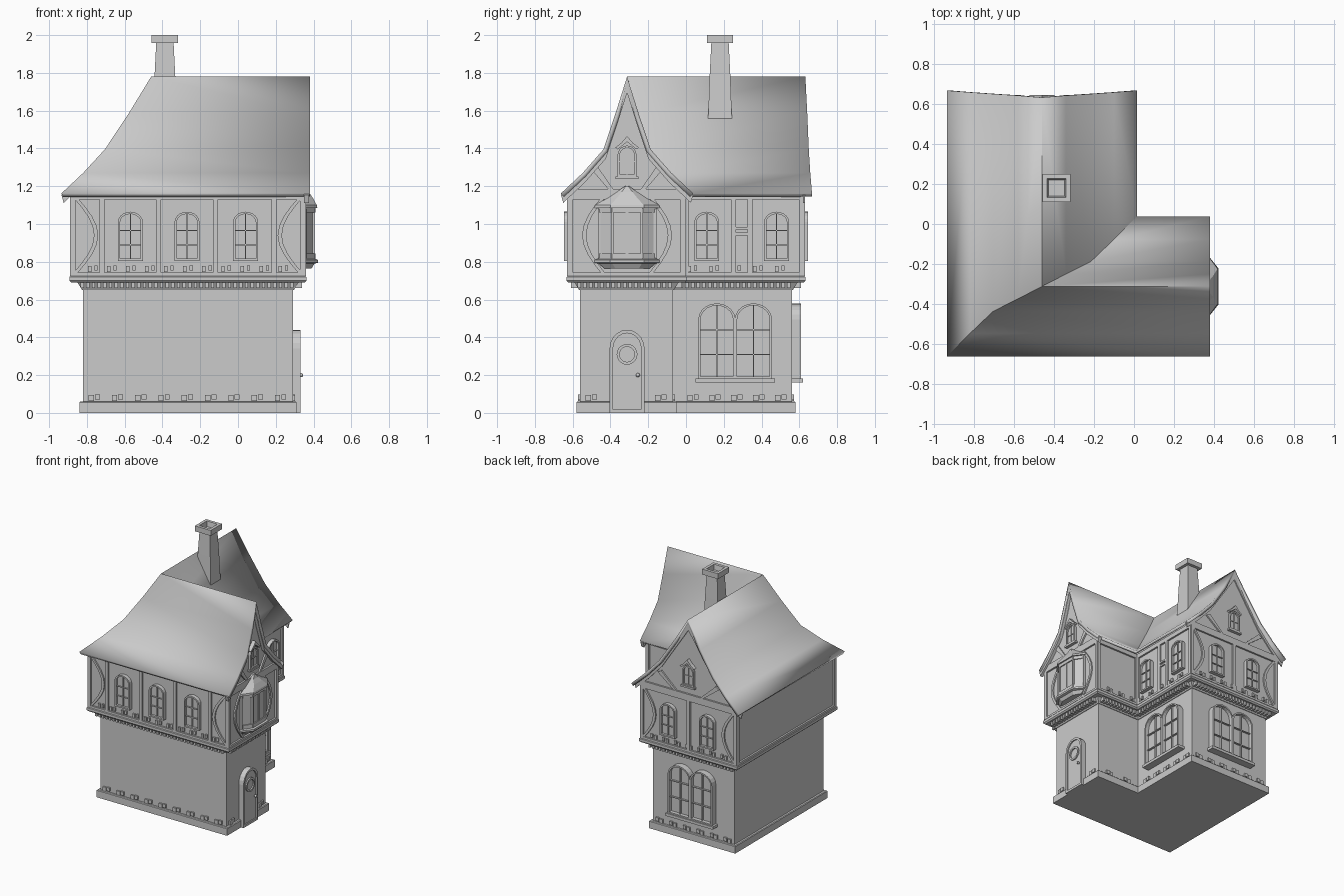
import bpy, bmesh
from math import sin, cos, pi

if "Cube" in bpy.data.objects:
    bpy.data.objects.remove(bpy.data.objects["Cube"])

def finish(name, bm, smooth=False):
    bmesh.ops.recalc_face_normals(bm, faces=bm.faces)
    me = bpy.data.meshes.new(name)
    bm.to_mesh(me)
    bm.free()
    ob = bpy.data.objects.new(name, me)
    bpy.context.collection.objects.link(ob)
    return ob

def loft(name, loops, caps=True, closed=False):
    bm = bmesh.new()
    vs = [[bm.verts.new(p) for p in l] for l in loops]
    n = len(vs[0])
    pairs = list(zip(vs, vs[1:])) + ([(vs[-1], vs[0])] if closed else [])
    for a, b in pairs:
        for i in range(n):
            bm.faces.new((a[i], a[(i + 1) % n], b[(i + 1) % n], b[i]))
    if caps and not closed:
        bm.faces.new(vs[0])
        bm.faces.new(vs[-1])
    return finish(name, bm)

# Wall planes: each maps (along, height, outward) to world space
def planes(o):
    return {'front': lambda u, v, n: (u, -.56 - o - n, v),
            'back': lambda u, v, n: (u, .56 + o + n, v),
            'left': lambda u, v, n: (-.82 - o - n, u, v),
            'wing': lambda u, v, n: (.29 + o + n, u, v),
            'main': lambda u, v, n: (-.10 + o + n, u, v),
            'inner': lambda u, v, n: (u, -.07 + o + n, v)}
G, U = planes(0), planes(.055)

def boxes(name, f, items):
    bm = bmesh.new()
    for u0, u1, v0, v1, n0, n1 in items:
        a, b = [[bm.verts.new(f(u, v, n)) for u, v in
                 ((u0, v0), (u1, v0), (u1, v1), (u0, v1))] for n in (n0, n1)]
        for q in (a, b, *[(a[i], a[i - 1], b[i - 1], b[i]) for i in range(4)]):
            bm.faces.new(q)
    return finish(name, bm)

def prism(name, f, pts, n0, n1):
    return loft(name, [[f(u, v, n) for u, v in pts] for n in (n0, n1)])

def ring(name, f, outer, inner, n0, n1):
    return loft(name, [[f(u, v, n) for u, v in p] for p, n in
                       ((outer, n0), (outer, n1), (inner, n1), (inner, n0))], closed=True)

def arch(c, v0, v1, w, rise, d=0):
    h = w / 2 - d
    return [(c - h, v0 + d), (c + h, v0 + d)] + [
        (c + h * cos(pi * i / 10), v1 - rise + (rise - d) * sin(pi * i / 10)) for i in range(11)]

def window(name, f, c, v0, v1, w, rise, n, bars, t=.012):
    ring(name + '_frame', f, arch(c, v0, v1, w, rise), arch(c, v0, v1, w, rise, t), 0, n)
    prism(name + '_glass', f, arch(c, v0, v1, w, rise, t), -.005, n * .4)
    boxes(name + '_bars', f, [(c - .003, c + .003, v0, v1 - .005, 0, n * .7)] +
          [(c - w / 2 + .006, c + w / 2 - .006, b - .003, b + .003, 0, n * .7) for b in bars])

def lshape(name, levels):
    return loft(name, [[(-.82 - o, -.56 - o, z), (.29 + o, -.56 - o, z), (.29 + o, -.07 + o, z),
                        (-.10 + o, -.07 + o, z), (-.10 + o, .56 + o, z), (-.82 - o, .56 + o, z)]
                       for z, o in levels])

# Main L-shaped masses
lshape('ground_floor', [(0, 0), (.67, 0)])
lshape('plinth', [(0, .02), (.055, .02), (.06, .015)])
lshape('jetty', [(.65, .005), (.69, .03)])
lshape('jetty_band', [(.69, .062), (.7, .072), (.72, .072), (.73, .06)])
lshape('upper_floor', [(.70, .055), (1.17, .055)])

# Roof: levels of (main wing offset, front wing offset, height, back overhang)
RX, RY, END = -.46, -.312, .38
prof = [(0, 0, 1.78, .632), (.12, .062, 1.583, .642), (.245, .125, 1.395, .650),
        (.36, .235, 1.27, .658), (.475, .35, 1.162, .667)]
bm = bmesh.new()
ridge = None
sides = []
for s in (-1, 1):
    rows = []
    for m, w, z, yb in prof:
        if m == 0 and ridge:
            rows.append(ridge)
            continue
        row = [bm.verts.new(p) for p in ((RX + s * m, yb, z), (RX + s * m, RY + s * w, z), (END, RY + s * w, z))]
        ridge = ridge or row
        rows.append(row)
    for a, b in zip(rows, rows[1:]):
        for i in range(2):
            bm.faces.new((a[i], a[i + 1], b[i + 1], b[i]))
bmesh.ops.recalc_face_normals(bm, faces=bm.faces)
if sum(f.normal.z for f in bm.faces) < 0:
    bmesh.ops.reverse_faces(bm, faces=bm.faces)
me = bpy.data.meshes.new('roof')
bm.to_mesh(me)
bm.free()
roof = bpy.data.objects.new('roof', me)
bpy.context.collection.objects.link(roof)
mod = roof.modifiers.new('thickness', 'SOLIDIFY')
mod.thickness, mod.offset = .024, -1
bpy.context.view_layer.objects.active = roof
roof.select_set(True)
bpy.ops.object.shade_smooth_by_angle()

# Gable walls, barge boards, struts and attic windows
for key, c, k in (('wing', RY, 1), ('back', RX, 0)):
    f = U[key]
    half = [(p[k], p[2]) for p in prof]
    lim = .30 if k else .425
    low = [(min(h, lim), z - .035) for h, z in half[:-1]] + [(lim, 1.17)]
    prism(key + '_gable', f, [(c - h, z) for h, z in low[::-1]] + [(c + h, z) for h, z in low[1:]], -.03, 0)
    for s in (-1, 1):
        prism(key + '_barge_board', f, [(c + s * h, z - .008) for h, z in half] +
              [(c + s * max(h - .012, 0), z - (.085 if h == 0 else .05)) for h, z in half[::-1]], .005, .03 if k else .014)
        a, b = (.07, .19) if k else (.10, .27)
        prism(key + '_strut', f, [(c + s * a, 1.18), (c + s * (a + .025), 1.18),
                                  (c + s * b, 1.29), (c + s * (b - .03), 1.31)], 0, .012)
    boxes(key + '_tie_beam', f, [(c - lim, c + lim, 1.155, 1.185, 0, .014)])
    window(key + '_attic_window', f, c, 1.25, 1.415, .1, .05, .02, (1.33,))
    prism(key + '_window_hood', f, [(c - .062, 1.405), (c - .03, 1.43), (c, 1.465), (c + .03, 1.43), (c + .062, 1.405),
                                    (c + .05, 1.395), (c, 1.435), (c - .05, 1.395)], 0, .03)
    boxes(key + '_attic_sill', f, [(c - .06, c + .06, 1.238, 1.252, 0, .025)])

# Upper-floor timber frames
def timbers(key, posts, lo, hi):
    boxes(key + '_timbers', U[key], [(p - .013, p + .013, .73, 1.16, 0, .014) for p in posts] +
          [(lo, hi, .725, .742, 0, .014), (lo, hi, 1.13, 1.165, 0, .014)])
timbers('front', (-.872, -.72, -.42, -.12, .19, .342), -.885, .355)
timbers('back', (-.872, -.46, -.048), -.885, -.035)
timbers('left', (-.612, .612), -.625, .625)
timbers('wing', (-.612, -.018), -.625, -.005)
timbers('main', (.0, .252, .338, .612), -.01, .625)
timbers('inner', (-.03, .342), -.04, .355)
boxes('main_ladder_rails', U['main'], [(.25, .34, v, v + .014, 0, .012) for v in (.94, .97)])

# Curved braces
def brace(name, f, u, bulge, t=.022):
    arc = [(u + bulge * sin(pi * i / 8), .74 + .4 * i / 8) for i in range(9)]
    d = t if bulge > 0 else -t
    prism(name, f, arc + [(a - d, v) for a, v in arc[::-1]], 0, .011)
brace('front_brace', U['front'], -.85, .11)
brace('front_brace', U['front'], .32, -.11)
brace('back_brace', U['back'], -.85, .10)
brace('back_brace', U['back'], -.07, -.10)
brace('wing_brace', U['wing'], -.45, -.10)
brace('wing_brace', U['wing'], -.174, .10)

# Windows and sills
for key, cs in (('front', (-.57, -.27, .04)), ('back', (-.63, -.285)), ('main', (.11, .48))):
    for c in cs:
        window(key + '_window', U[key], c, .805, 1.065, .132, .055, .03, (.89, .965))
for key, c in (('back', RX), ('main', .26)):
    for s in (-1, 1):
        window(key + '_large_window', G[key], c + s * .097, .18, .58, .196, .085, .05, (.31, .44))
    boxes(key + '_large_sill', G[key], [(c - .21, c + .21, .16, .182, 0, .06)])

# Dentils under the jetty and irregular bricks above the plinth and band
spans = {'front': (-.84, .31), 'wing': (-.58, -.05), 'main': (-.04, .58), 'back': (-.84, -.08), 'inner': (-.07, .31)}
for key, (a, b) in spans.items():
    n = int((b - a) / .03)
    boxes(key + '_dentils', G[key], [(a + .03 * i + .006, a + .03 * i + .024, .66, .692, 0, .05) for i in range(n)])
    for name, f, v, w in (('plinth', G, .062, .115), ('band', U, .745, .1)):
        if key == 'wing' and name == 'band':
            continue
        m = int((b - a - .04) / w)
        items = []
        for i in range(m):
            u = a + .03 + (i + .15) * (b - a - .04) / m
            if key == 'wing' and -.45 < u < -.2:
                continue
            items += [(u, u + .028, v, v + .032, 0, .012), (u + .034, u + .06, v + .008, v + .036, 0, .012)]
            if name == 'band':
                items = [(p, p + (q - p) * .65, r, s, 0, .012) if q - p > .02 else (p, q, r, s, 0, .012)
                         for p, q, r, s, _, _ in items]
        boxes(key + '_' + name + '_bricks', f[key], items)

# Door
D = G['wing']
ring('door_frame', D, arch(RY, 0, .44, .185, .1), arch(RY, 0, .44, .185, .1, .018), 0, .042)
prism('door', D, arch(RY, .002, .44, .185, .1, .016), 0, .032)
circle = lambda r: [(RY + r * cos(pi * i / 10), .31 + r * sin(pi * i / 10)) for i in range(20)]
ring('door_round_window', D, circle(.055), circle(.04), .03, .042)
bpy.ops.mesh.primitive_uv_sphere_add(segments=12, ring_count=8, radius=.011, location=D(-.255, .2, .044))
bpy.context.object.name = 'door_knob'

# Bay window
def bay(name, levels):
    loft(name, [[U['wing'](RY + a, z, n) for a, n in ((-h, -.01), (-h, .012), (-h * .52, d), (h * .52, d),
                                                      (h, .012), (h, -.01))] for z, h, d in levels])
bay('bay_base', [(.765, .12, .045), (.79, .15, .06), (.795, .172, .078), (.81, .172, .078), (.815, .155, .066)])
bay('bay_body', [(.81, .145, .055), (1.09, .145, .055)])
bay('bay_lower_rail', [(.81, .155, .064), (.845, .155, .064)])
bay('bay_upper_rail', [(1.06, .155, .064), (1.09, .155, .064)])
bay('bay_roof', [(1.085, .172, .075), (1.1, .17, .072), (1.14, .10, .05), (1.17, .055, .03), (1.2, .012, .02)])
boxes('bay_mullions', U['wing'], [(RY + u - .007, RY + u + .007, .82, 1.08, 0, d)
      for u, d in ((-.148, .018), (-.078, .063), (0, .061), (.078, .063), (.148, .018))])

# Chimney
CX, CY = -.387, .18
square = lambda h, z: [(CX - h, CY - h, z), (CX + h, CY - h, z), (CX + h, CY + h, z), (CX - h, CY + h, z)]
loft('chimney_stack', [square(.068, 1.42), square(.055, 1.78), square(.046, 1.96)])
loft('chimney_cap', [square(.07, 1.957), square(.07, 2), square(.047, 2), square(.04, 1.957)], closed=True)
